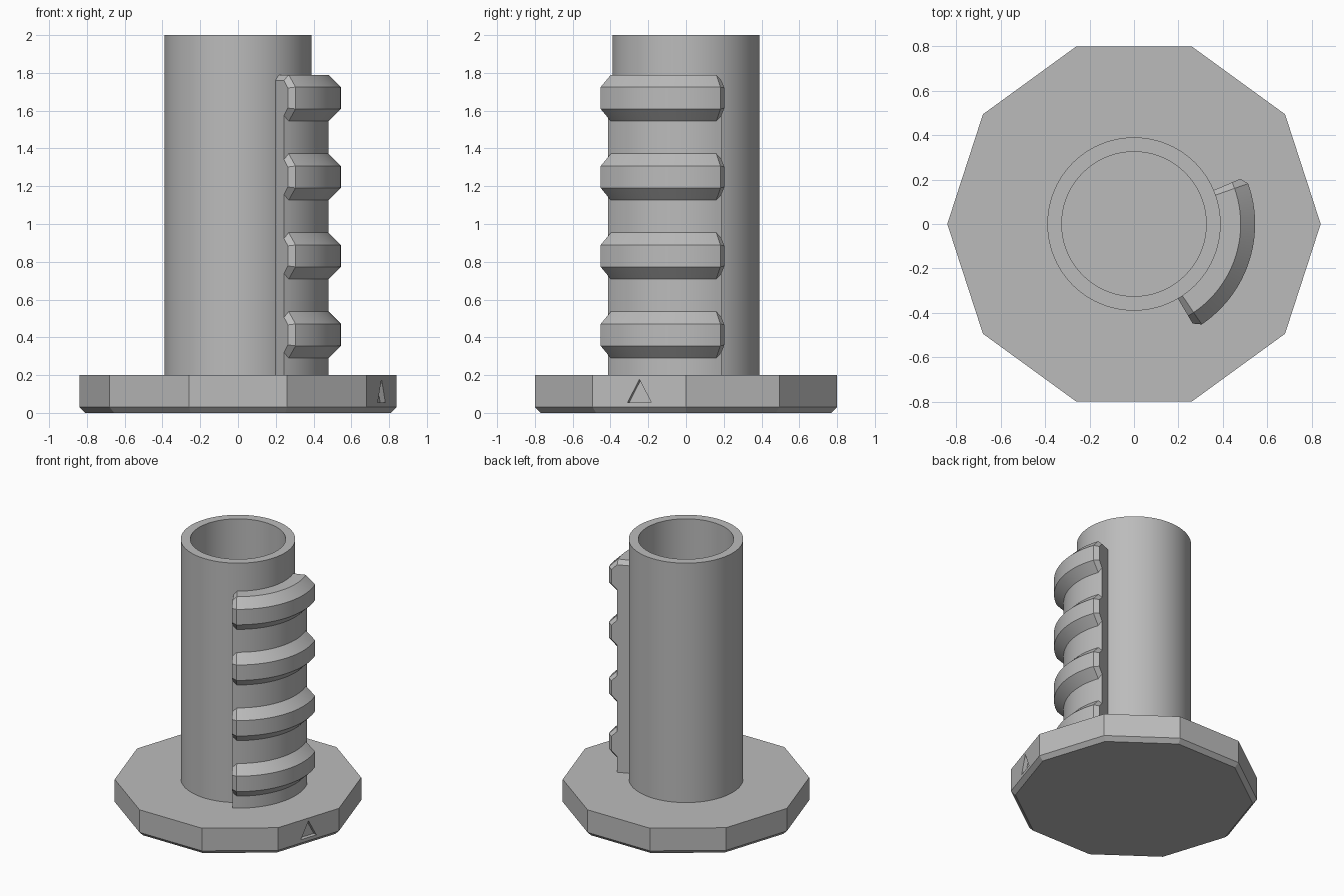
import bpy, bmesh
from math import radians, cos, sin, tau

cube = bpy.data.objects.get("Cube")
if cube:
    bpy.data.objects.remove(cube, do_unlink=True)

# Single flat grey
grey = bpy.data.materials.new("plain grey")
grey.use_nodes = True
grey.diffuse_color = (0.5, 0.5, 0.5, 1)
grey.node_tree.nodes["Principled BSDF"].inputs["Base Color"].default_value = (0.5, 0.5, 0.5, 1)


def finish(bm, name, smooth=False):
    bmesh.ops.recalc_face_normals(bm, faces=bm.faces)
    mesh = bpy.data.meshes.new(name)
    bm.to_mesh(mesh)
    bm.free()
    mesh.materials.append(grey)
    obj = bpy.data.objects.new(name, mesh)
    bpy.context.collection.objects.link(obj)
    bpy.ops.object.select_all(action="DESELECT")
    obj.select_set(True)
    bpy.context.view_layer.objects.active = obj
    if smooth:
        bpy.ops.object.shade_smooth_by_angle(angle=radians(25))
    return obj


def loft(rings, closed):
    """Bridge rings of points that all have the same count; cap the ends if open."""
    bm = bmesh.new()
    loops = [[bm.verts.new(p) for p in ring] for ring in rings]
    following = loops[1:] + (loops[:1] if closed else [])
    for a, b in zip(loops, following):
        for i in range(len(a)):
            j = (i + 1) % len(a)
            bm.faces.new((a[i], a[j], b[j], b[i]))
    if not closed:
        bm.faces.new(loops[0])
        bm.faces.new(loops[-1])
    return bm


def around(profile, angle):
    """Place an (r, z) profile at an angle about the z axis."""
    return [(r * cos(angle), r * sin(angle), z) for r, z in profile]


# Ten-sided base with a bevelled lower rim
base_levels = [(0.81, 0), (0.84, 0.03), (0.84, 0.2)]
base = finish(loft([[(r * cos(tau * i / 10), r * sin(tau * i / 10), z)
                     for i in range(10)] for r, z in base_levels], False), "base")

# Triangular pointer recessed into one side of the base
facing = radians(-18)
triangle = [(-0.066, 0.055), (0.066, 0.055), (0, 0.178)]
cutter = finish(loft([[(d * cos(facing) - t * sin(facing), d * sin(facing) + t * cos(facing), z)
                       for t, z in triangle] for d in (0.77, 0.9)], False), "pointer_cutter")
cutter.hide_render = True
bpy.context.view_layer.objects.active = base
cut = base.modifiers.new("pointer", "BOOLEAN")
cut.operation, cut.object, cut.solver = "DIFFERENCE", cutter, "EXACT"
bpy.ops.object.modifier_apply(modifier=cut.name)
bpy.data.objects.remove(cutter, do_unlink=True)

# Hollow tube
wall = [(0.325, 0.2), (0.39, 0.2), (0.39, 2), (0.325, 2)]
finish(loft([around(wall, tau * i / 96) for i in range(96)], True), "tube", True)


# Partial thread: a curved bar with four ridges and bevelled ends
def thread_profile(inset, crest):
    points = [(0.36, 0.2), (0.48, 0.2)]
    for i in range(4):
        low = 0.29 + 0.418 * i
        high = low + 0.246
        rise = crest - 0.48
        points += [(0.48, low + inset), (crest, low + inset + rise),
                   (crest, high - inset - rise), (0.48, high - inset)]
    return points + [(0.36, points[-1][1])]


end_profile = thread_profile(0.03, 0.52)
full_profile = thread_profile(0, 0.545)
start, stop, bevel, steps = -59.5, 23, 3.5, 24
rings = [around(end_profile, radians(start))]
for i in range(steps + 1):
    angle = start + bevel + (stop - start - 2 * bevel) * i / steps
    rings.append(around(full_profile, radians(angle)))
rings.append(around(end_profile, radians(stop)))
finish(loft(rings, False), "thread", True)
